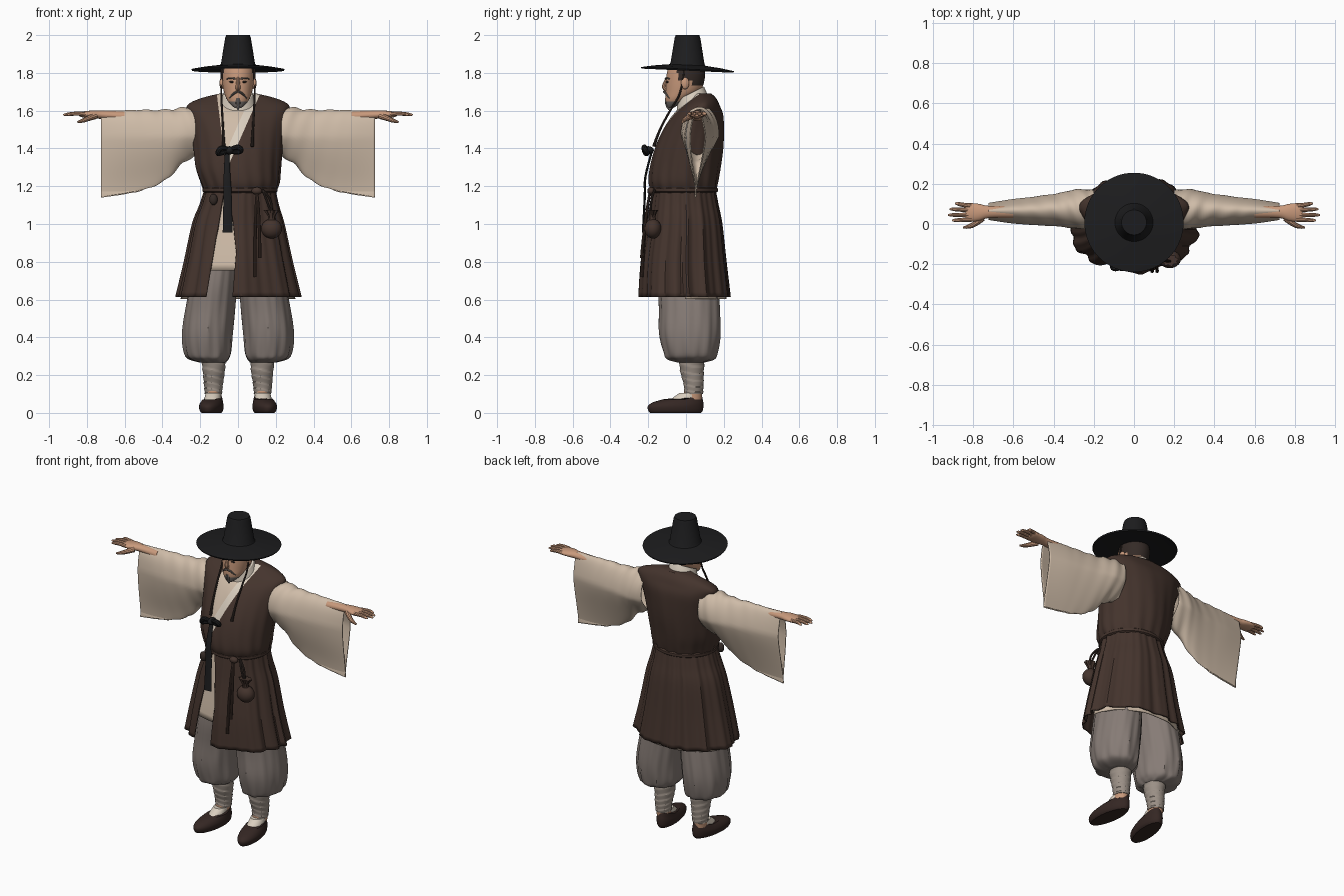
import bpy, bmesh
from math import sin, cos, pi, radians
from mathutils import Vector

if "Cube" in bpy.data.objects:
    bpy.data.objects.remove(bpy.data.objects["Cube"])


def material(name, r, g, b):
    m = bpy.data.materials.new(name)
    m.use_nodes = True
    m.diffuse_color = (r, g, b, 1)
    m.node_tree.nodes["Principled BSDF"].inputs["Base Color"].default_value = (r, g, b, 1)
    return m


BROWN = material("dark brown cloth", .058, .034, .026)
CREAM = material("cream cloth", .62, .50, .39)
WHITE = material("pale collar", .70, .62, .52)
GREY = material("grey trousers", .24, .20, .18)
WRAP = material("leg wrap", .33, .28, .24)
SKIN = material("skin", .58, .32, .20)
BLACK = material("black", .012, .012, .013)
LEATHER = material("shoe leather", .035, .02, .017)
HAIR = material("dark hair", .035, .024, .02)
BEARD = material("grey beard", .17, .15, .14)
made = []


def add(name, mesh, *mats):
    for m in mats:
        mesh.materials.append(m)
    ob = bpy.data.objects.new(name, mesh)
    bpy.context.collection.objects.link(ob)
    made.append(ob)
    return ob


def resample(rings, sub):
    """Smooth curve through the given rings."""
    out = []
    for i in range(len(rings) - 1):
        a, b, c, d = (rings[max(0, min(len(rings) - 1, i + k))] for k in (-1, 0, 1, 2))
        for s in range(sub):
            t = s / sub
            out.append([.5 * (2*q + (r-p)*t + (2*p-5*q+4*r-w)*t*t + (3*q-p-3*r+w)*t**3)
                        for p, q, r, w in zip(a, b, c, d)])
    return out + [rings[-1]]


def loft(name, mat, rings, n=48, sub=4, axis="Z", fold=None, bend=None, caps=True, side=1):
    """Rings are (position, centre u, centre v, radius u, radius v)."""
    rows = resample(rings, sub)
    bm = bmesh.new()
    grid = []
    for i, (t, cu, cv, ru, rv) in enumerate(rows):
        row = []
        for j in range(n):
            a = 2 * pi * j / n
            k = fold(a, i / (len(rows) - 1)) if fold else 1
            u, v = cu + k * ru * cos(a), cv + k * rv * sin(a)
            p = Vector((u, v, t) if axis == "Z" else (t, u, v))
            if bend:
                p = bend(p)
            p.x *= side
            row.append(bm.verts.new(p))
        grid.append(row)
    for lo, hi in zip(grid, grid[1:]):
        for j in range(n):
            k = (j + 1) % n
            bm.faces.new((lo[j], lo[k], hi[k], hi[j]))
    if caps:
        bm.faces.new(grid[0][::-1])
        bm.faces.new(grid[-1])
    if side < 0:
        bmesh.ops.reverse_faces(bm, faces=bm.faces)
    mesh = bpy.data.meshes.new(name)
    bm.to_mesh(mesh)
    bm.free()
    return add(name, mesh, mat)


def tube(name, mat, pts, flat=3):
    """Round tapered strand through (x, y, z, radius) points."""
    cu = bpy.data.curves.new(name, "CURVE")
    cu.dimensions, cu.bevel_depth, cu.bevel_resolution = "3D", 1, flat
    cu.resolution_u, cu.use_fill_caps = 5, True
    sp = cu.splines.new("NURBS")
    sp.points.add(len(pts) - 1)
    for q, (x, y, z, r) in zip(sp.points, pts):
        q.co, q.radius = (x, y, z, 1), r
    sp.order_u, sp.use_endpoint_u = 3, True
    tmp = bpy.data.objects.new("strand", cu)
    bpy.context.collection.objects.link(tmp)
    mesh = bpy.data.meshes.new_from_object(tmp.evaluated_get(bpy.context.evaluated_depsgraph_get()))
    bpy.data.objects.remove(tmp)
    mesh.materials.clear()
    return add(name, mesh, mat)


def ball(name, mat, centre, size):
    bm = bmesh.new()
    bmesh.ops.create_uvsphere(bm, u_segments=20, v_segments=12, radius=1)
    for v in bm.verts:
        v.co = Vector(centre) + Vector([a * b for a, b in zip(v.co, size)])
    mesh = bpy.data.meshes.new(name)
    bm.to_mesh(mesh)
    bm.free()
    return add(name, mesh, mat)


def cut(ob, lines, rule, mats=()):
    """Slice along front-view lines, then recolour faces or delete them (rule gives -1)."""
    for m in mats:
        ob.data.materials.append(m)
    bm = bmesh.new()
    bm.from_mesh(ob.data)
    for (x1, z1), (x2, z2) in lines:
        bmesh.ops.bisect_plane(bm, geom=bm.verts[:] + bm.edges[:] + bm.faces[:],
                               plane_co=(x1, 0, z1), plane_no=(z2 - z1, 0, x1 - x2))
    gone = []
    for f in bm.faces:
        k = rule(f.calc_center_median())
        if k < 0:
            gone.append(f)
        else:
            f.material_index = k
    bmesh.ops.delete(bm, geom=gone, context="FACES")
    bm.to_mesh(ob.data)
    bm.free()


def left_of(line, c):
    (x1, z1), (x2, z2) = line
    return (x2 - x1) * (c.z - z1) > (z2 - z1) * (c.x - x1)


def thicken(ob, t):
    ob.modifiers.new("thickness", "SOLIDIFY").thickness = t


# Vest body with a crossed neckline
vest = loft("vest", BROWN, [
    (1.17, .01, -.012, .188, .168), (1.22, .01, -.015, .207, .183), (1.3, 0, -.005, .225, .187),
    (1.4, 0, .015, .235, .18), (1.5, 0, .04, .247, .16), (1.58, 0, .065, .265, .132),
    (1.63, 0, .083, .268, .095), (1.665, 0, .095, .2, .065), (1.69, 0, .09, .1, .045)], n=96,
    fold=lambda a, f: 1 + .022 * (1 - f) ** 2 * sin(17 * a + 4 * f) + .008 * sin(7 * a + 9 * f))
R, L = ((-.065, 1.3), (-.11, 1.67)), ((-.055, 1.3), (.1, 1.65))
B = tuple((x - .045, z) for x, z in L)
cut(vest, (R, L, B), lambda c: 0 if c.y > .07 or left_of(R, c) or not left_of(L, c)
    else 1 if left_of(B, c) else 2, (CREAM, WHITE))
collar = loft("collar", WHITE, [(1.62, 0, .035, .1, .085), (1.66, 0, .03, .088, .078), (1.695, 0, .025, .076, .07)],
              bend=lambda p: Vector((p.x, p.y, p.z + .5 * (p.y - .03))), caps=False)
thicken(collar, .012)

# Pleated coat skirt, open at the front over an inner robe
hem = [(.615, 0, -.005, .325, .238), (.8, 0, -.01, .282, .222), (1, 0, -.005, .24, .196), (1.1, .005, -.008, .207, .18),
       (1.18, .01, -.01, .186, .167)]
skirt = loft("coat_skirt", BROWN, hem, n=144, sub=5, caps=False,
             fold=lambda a, f: 1 + (.035 - .02 * f) * sin(13 * a + 2 * sin(3 * a)) + .012 * sin(29 * a))
RS, LS = ((-.168, .61), (-.075, 1.17)), ((-.03, .61), (-.01, .85))
MS = ((-.01, .85), (-.045, 1.17))
cut(skirt, (RS, LS, MS), lambda c: -1 if c.y < 0 and not left_of(RS, c) and left_of(LS, c) and left_of(MS, c) else 0)
thicken(skirt, .008)
robe = loft("inner_robe", CREAM, [(z - .012, x, y, a * .93, b * .93) for z, x, y, a, b in hem], n=96, caps=False,
            fold=lambda a, f: 1 + .012 * (1 - f) * sin(11 * a))
HEM = ((-1, .755), (1, .755))
cut(robe, (HEM,), lambda c: -1 if c.y < 0 and c.z < .755 else 0)
thicken(robe, .005)

# Belt, hanging ties and round pouch
loft("belt", BROWN, [(1.165, .01, -.012, .186, .168), (1.172, .01, -.012, .198, .18), (1.188, .01, -.012, .198, .18),
                     (1.196, .01, -.012, .188, .17)], n=64, sub=2)
ball("belt_knot", BROWN, (.1, -.185, 1.175), (.028, .02, .02))
for x, z in ((.09, .72), (.115, .82)):
    tube("belt_tie", BROWN, [(.1, -.19, 1.17, .007), (x, -.215, 1.05, .008), (x, -.235, z, .009)])
for x in (.15, .19):
    tube("pouch_cord", HAIR, [(.13, -.165, 1.18, .006), (x, -.19, 1.13, .006), (.175, -.185, 1.06, .006)])
ball("pouch", BROWN, (.178, -.175, .975), (.055, .045, .052))
loft("pouch_neck", BROWN, [(1.015, .178, -.175, .022, .02), (1.04, .178, -.18, .018, .018), (1.075, .178, -.18, .04, .028)],
     n=32, fold=lambda a, f: 1 + .15 * f * sin(8 * a))
ball("waist_charm", HAIR, (-.13, -.165, 1.13), (.022, .018, .03))

# Chest ribbon
loft("ribbon_tail", BLACK, [(.955, -.055, -.228, .026, .006), (1.15, -.055, -.218, .022, .006),
                            (1.25, -.058, -.215, .018, .006), (1.38, -.058, -.182, .012, .006)], n=16)
ball("ribbon_knot", BLACK, (-.045, -.2, 1.39), (.024, .03, .022))
for s, drop in ((-1, .02), (1, 0)):
    tube("ribbon_loop", BLACK, [(-.045, -.205, 1.39, .01), (-.045 + s * .04, -.225, 1.415, .015),
                                (-.045 + s * .068, -.215, 1.39 - drop, .014), (-.045 + s * .04, -.2, 1.375, .012),
                                (-.045, -.205, 1.385, .01)])


def sleeve_drape(p):
    k = max(.1, min(1, (p.z - 1.13) / .33))
    return Vector((p.x, .05 + (p.y - .05) * k, p.z))


for s, tag in ((1, "left"), (-1, "right")):
    # Wide sleeve and hand
    sleeve = loft(tag + "_sleeve", CREAM, [
        (.2, .072, 1.495, .096, .135), (.28, .075, 1.475, .098, .143), (.38, .07, 1.42, .085, .185),
        (.5, .065, 1.392, .075, .212), (.6, .063, 1.38, .066, .222), (.725, .062, 1.37, .046, .23)],
        n=64, sub=8, axis="X", caps=False, side=s, bend=sleeve_drape,
        fold=lambda a, f: 1 + .06 * (1 - f) ** 2 * sin(38 * f + 3 * a) * (.4 + .6 * sin(a) ** 2) + .012 * f * sin(6 * a))
    thicken(sleeve, .006)
    loft(tag + "_hand", SKIN, [(.6, .06, 1.57, .03, .026), (.72, .06, 1.578, .03, .022), (.77, .058, 1.58, .042, .021),
                               (.82, .058, 1.58, .046, .016), (.838, .058, 1.58, .04, .011)], n=24, axis="X", side=s)
    for y, tip, ty in ((.022, .905, .018), (.045, .925, .045), (.069, .918, .074), (.09, .89, .102)):
        tube(tag + "_finger", SKIN, [(s * .81, y, 1.582, .012), (s * .86, (y + ty) / 2, 1.586, .011),
                                     (s * (tip - .012), ty, 1.58, .009), (s * tip, ty, 1.577, .004)])
    tube(tag + "_thumb", SKIN, [(s * .755, .03, 1.572, .017), (s * .79, .0, 1.56, .014),
                                (s * .825, -.015, 1.545, .011), (s * .85, -.018, 1.54, .005)])
    # Baggy trouser leg
    loft(tag + "_trouser_leg", GREY, [
        (.268, .135, .025, .07, .075), (.285, .155, .025, .105, .125), (.32, .16, .025, .125, .142),
        (.42, .161, .022, .132, .16), (.55, .147, .02, .13, .16), (.7, .125, .01, .122, .158), (.9, .09, 0, .1, .13)],
        n=64, side=s, fold=lambda a, f: 1 + .04 * (1 - f) * sin(9 * a + 5 * f) + .015 * sin(17 * a - 6 * f))
    # Bound shin, sock and shoe
    loft(tag + "_leg_wrap", WRAP, [(.1, .13, .04, .045, .05), (.15, .13, .04, .05, .052), (.22, .128, .032, .058, .062),
                                   (.3, .13, .03, .066, .068)], n=32, sub=12, side=s,
         fold=lambda a, f: 1 + .07 * ((f * 6 + .4 * sin(a + s)) % 1) - .03)
    loft(tag + "_ankle", SKIN, [(.07, .13, .035, .04, .048), (.115, .13, .038, .043, .049)], n=24, side=s)
    loft(tag + "_sock", WHITE, [(.04, .135, -.02, .05, .085), (.075, .134, -.005, .044, .07), (.105, .131, .02, .04, .055)],
         n=32, side=s)
    loft(tag + "_shoe", LEATHER, [(0, .137, -.055, .05, .135), (.012, .137, -.055, .059, .145), (.035, .137, -.055, .063, .147),
                                  (.055, .136, -.045, .058, .132), (.072, .134, -.02, .05, .102)], n=40, side=s,
         bend=lambda p: Vector((p.x - .12 * (p.y + .02), p.y, p.z + p.z * max(0, p.y) * 5)))
    # Ear, eye, brow, moustache and hat cord
    ball(tag + "_ear", SKIN, (s * .086, -.005, 1.745), (.012, .022, .032))
    ball(tag + "_eye", HAIR, (s * .034, -.099, 1.752), (.013, .006, .005))
    tube(tag + "_brow", BEARD, [(s * .014, -.108, 1.768, .005), (s * .035, -.106, 1.776, .006), (s * .06, -.088, 1.768, .003)])
    tube(tag + "_moustache", BEARD, [(s * .004, -.116, 1.7, .006), (s * .025, -.108, 1.694, .007), (s * .045, -.088, 1.665, .003)])
    tube(tag + "_hat_cord", HAIR, [(s * .088, -.01, 1.82, .004), (s * .09, -.02, 1.7, .005), (s * .085, -.08, 1.61, .006),
                                   (s * .078, -.15, 1.48, .006), (s * .075, -.17, 1.41, .009)])

# Neck and head
loft("neck", SKIN, [(1.58, 0, .045, .06, .055), (1.66, 0, .03, .055, .055), (1.75, 0, .015, .06, .065)], n=32)
head = loft("head", SKIN, [(1.615, 0, -.083, .018, .016), (1.635, 0, -.068, .042, .036), (1.665, 0, -.045, .062, .064),
                           (1.7, 0, -.018, .075, .09), (1.745, 0, -.006, .083, .1), (1.8, 0, 0, .086, .101), (1.84, 0, 0, .08, .09)])
cut(head, (), lambda c: 1 if c.z < 1.65 else 2 if c.y > -.045 and c.z > 1.765 or c.y > .03 and c.z > 1.73 else 0, (BEARD, HAIR))
tube("nose", SKIN, [(0, -.1, 1.775, .007), (0, -.113, 1.745, .01), (0, -.117, 1.72, .014), (0, -.103, 1.71, .011)])
tube("mouth", HAIR, [(-.02, -.1, 1.681, .003), (0, -.106, 1.683, .004), (.02, -.1, 1.681, .003)])
tube("chin_beard", BEARD, [(0, -.098, 1.665, .014), (0, -.1, 1.635, .018), (0, -.09, 1.605, .004)])

# Wide-brimmed hat, tipped slightly back
loft("hat", BLACK, [(z, 0, .008, r, r) for z, r in (
    (1.825, .088), (1.82, .2), (1.812, .243), (1.82, .247), (1.832, .18), (1.842, .095), (1.85, .09), (1.985, .068), (2, .062))],
    n=64, sub=1, bend=lambda p: Vector((p.x, p.y, p.z - .045 * p.y * min(1, (2 - p.z) * 8))))

# Smooth shading with kept creases
for ob in bpy.context.selected_objects:
    ob.select_set(False)
for ob in made:
    ob.select_set(True)
bpy.context.view_layer.objects.active = made[0]
bpy.ops.object.shade_smooth_by_angle(angle=radians(35))
